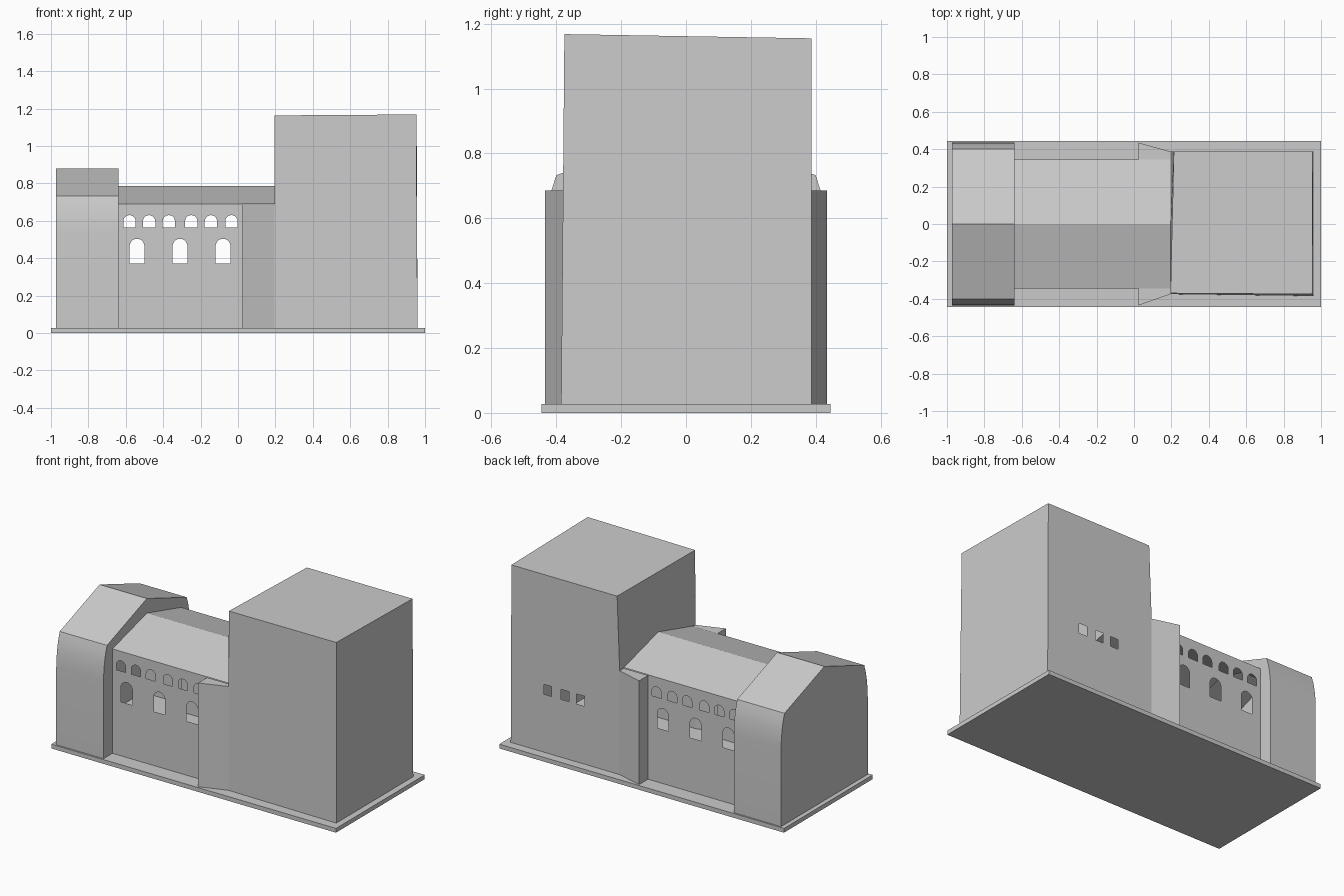
import bpy, bmesh, math
from mathutils import Vector

if "Cube" in bpy.data.objects:
    bpy.data.objects.remove(bpy.data.objects["Cube"])

Z0 = 0.027  # top of the base slab


def finish(name, bm, smooth=False):
    me = bpy.data.meshes.new(name)
    bm.to_mesh(me)
    bm.free()
    ob = bpy.data.objects.new(name, me)
    bpy.context.collection.objects.link(ob)
    if smooth:
        bpy.context.view_layer.objects.active = ob
        ob.select_set(True)
        bpy.ops.object.shade_smooth_by_angle(angle=math.radians(20))
        ob.select_set(False)
    return ob


def faces(name, polys):
    """Object made from a few explicit polygons."""
    bm = bmesh.new()
    for p in polys:
        bm.faces.new([bm.verts.new(c) for c in p])
    bmesh.ops.remove_doubles(bm, verts=bm.verts, dist=1e-5)
    return finish(name, bm)


def pierced_wall(name, outline, holes, y):
    """Thin upright wall in the xz plane with openings, facing away from y = 0."""
    bm = bmesh.new()
    edges = []
    for loop in [outline] + holes:
        vs = [bm.verts.new((x, y, z)) for x, z in loop]
        edges += [bm.edges.new((a, b)) for a, b in zip(vs, vs[1:] + vs[:1])]
    side = Vector((0, math.copysign(1, y), 0))
    bmesh.ops.triangle_fill(bm, edges=edges, use_beauty=True, normal=side)
    bm.normal_update()
    for f in bm.faces:
        if f.normal.dot(side) < 0:
            f.normal_flip()
    bmesh.ops.dissolve_limit(bm, angle_limit=0.01, verts=bm.verts, edges=bm.edges)
    return finish(name, bm)


def loft(name, profile, x0, x1):
    """Open strip: a yz profile swept along x."""
    bm = bmesh.new()
    a = [bm.verts.new((x0, y, z)) for y, z in profile]
    b = [bm.verts.new((x1, y, z)) for y, z in profile]
    for i in range(len(a) - 1):
        bm.faces.new((a[i], b[i], b[i + 1], a[i + 1]))
    return finish(name, bm, True)


def arch(cx, w, z0, z1, n=10):
    r = w / 2
    return [(cx - r, z0), (cx + r, z0)] + [
        (cx + r * math.cos(math.pi * i / n), z1 - r + r * math.sin(math.pi * i / n))
        for i in range(n + 1)]


# Base slab
bpy.ops.mesh.primitive_cube_add(size=1, location=(0, 0, Z0 / 2))
base = bpy.context.object
base.name = "base_slab"
base.scale = (2, 0.89, Z0)

# Hall walls with two rows of arched windows
windows = [arch(x, 0.066, 0.565, 0.63) for x in (-0.58, -0.475, -0.37, -0.25, -0.145, -0.035)]
windows += [arch(x, 0.08, 0.37, 0.503) for x in (-0.54, -0.31, -0.08)]
hall = [(-0.64, Z0), (0.025, Z0), (0.025, 0.69), (-0.64, 0.69)]
for side, s in (("front", -1), ("back", 1)):
    pierced_wall("hall_wall_" + side, hall, windows, s * 0.345)
loft("hall_roof", [(-0.345, 0.69), (0, 0.785), (0.345, 0.69)], -0.64, 0.195)

# End block: walls curve inward under a low gable roof
half = [(-0.435, Z0), (-0.435, 0.52), (-0.432, 0.58), (-0.425, 0.635),
        (-0.415, 0.685), (-0.40, 0.733)]
profile = half + [(0, 0.878)] + [(-y, z) for y, z in reversed(half)]
loft("end_block_shell", profile, -0.972, -0.64)
faces("end_block_gable", [[(-0.972, y, z) for y, z in reversed(profile)]])
inner = [(0.345, Z0), (0.345, 0.69), (0, 0.785), (-0.345, 0.69), (-0.345, Z0)]
faces("end_block_step", [[(-0.64, y, z) for y, z in profile + inner]])

# Flared buttress walls linking the hall to the tower
for side, s in (("front", -1), ("back", 1)):
    h = 0.686
    yt = -0.375 if s < 0 else 0.387
    faces("flare_" + side, [
        [(0.025, s * 0.345, Z0), (0.025, s * 0.435, Z0), (0.025, s * 0.435, h), (0.025, s * 0.345, h)][::-s],
        [(0.025, s * 0.435, Z0), (0.195, yt, Z0), (0.195, yt, h), (0.025, s * 0.435, h)][::-s],
        [(0.025, s * 0.345, h), (0.025, s * 0.435, h), (0.195, yt, h), (0.195, s * 0.345, h)][::-s]])

# Tower, slightly out of true at the top
fl, fr = (0.195, -0.37, 1.163), (0.953, -0.375, 1.168)
br, bl = (0.955, 0.387, 1.155), (0.213, 0.387, 1.155)
f0, f1, b1 = (0.195, -0.375, Z0), (0.96, -0.385, Z0), (0.96, 0.387, Z0)
faces("tower_shell", [
    [f0, f1, fr, fl],
    [f1, b1, br, fr],
    [fl, fr, br, bl],
    [fl, bl, (0.195, 0.387, 0.686), (0.195, 0.345, 0.69), (0.195, 0, 0.785),
     (0.195, -0.345, 0.69), (0.195, -0.374, 0.686)]])
small = [[(x - 0.028, 0.395), (x + 0.028, 0.395), (x + 0.028, 0.458), (x - 0.028, 0.458)]
         for x in (0.47, 0.58, 0.70)]
pierced_wall("tower_back_wall", [(0.195, Z0), (0.96, Z0), (0.955, 1.155), (0.213, 1.155),
                                 (0.195, 0.686)], small, 0.387)
